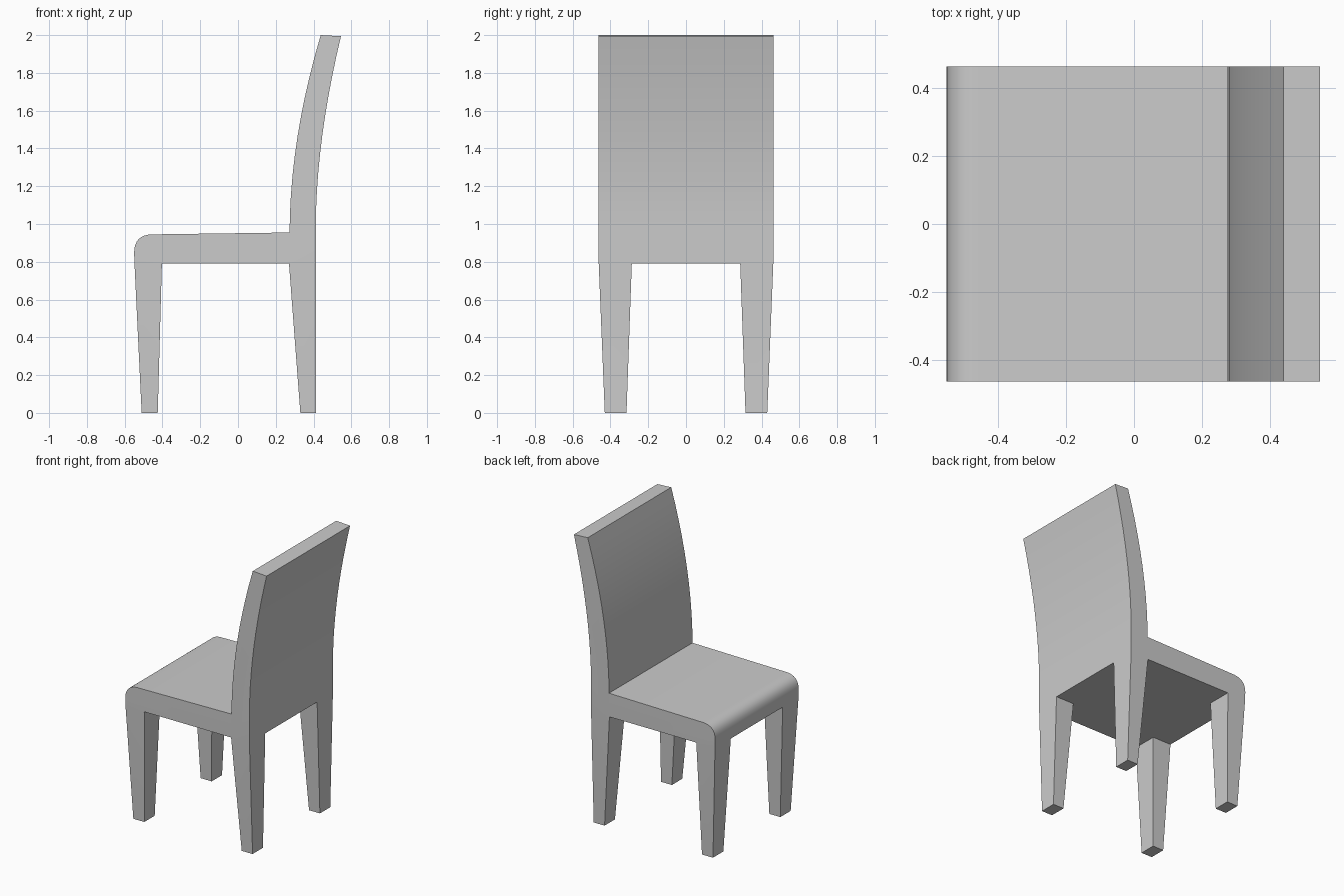
import bpy, bmesh, math

if "Cube" in bpy.data.objects:
    bpy.data.objects.remove(bpy.data.objects["Cube"])


def curve(p0, c, p1, n):
    """Points along a quadratic curve, both ends included."""
    pts = []
    for i in range(n + 1):
        t = i / n
        pts.append(tuple((1 - t) ** 2 * a + 2 * t * (1 - t) * b + t * t * d
                         for a, b, d in zip(p0, c, p1)))
    return pts


UNDER = 0.79                                   # underside of the seat
X_TOP = [0.412, 0.27, -0.403, -0.548]          # leg edges where they meet the seat
X_FOOT = [0.414, 0.33, -0.425, -0.51]          # the same edges at the floor
Y_TOP = [-0.462, -0.287, 0.287, 0.462]
Y_FOOT = [-0.43, -0.315, 0.315, 0.43]

# Side profile: underside, rounded seat front, seat top, curved backrest
profile = [(x, UNDER) for x in X_TOP]
profile += curve((-0.55, 0.85), (-0.548, 0.943), (-0.455, 0.945), 8)
profile += curve((0.273, 0.955), (0.275, 1.45), (0.438, 2.0), 10)
profile += curve((0.545, 1.994), (0.415, 1.45), (0.412, 1.0), 10)

# Seat and backrest: the profile repeated across the width
bm = bmesh.new()
rows = [[bm.verts.new((x, y, z)) for x, z in profile] for y in Y_TOP]
n = len(profile)
corners = []
for j in range(3):
    for i in range(n):
        k = (i + 1) % n
        f = bm.faces.new((rows[j][i], rows[j][k], rows[j + 1][k], rows[j + 1][i]))
        if i in (0, 2) and j in (0, 2):
            corners.append(f)
bm.faces.new(rows[0])
bm.faces.new(rows[3][::-1])
bmesh.ops.recalc_face_normals(bm, faces=bm.faces[:])

# Four tapered legs: extrude the corner faces of the underside to the floor
feet = bmesh.ops.extrude_discrete_faces(bm, faces=corners)["faces"]
for v in {v for f in feet for v in f.verts}:
    ix = min(range(4), key=lambda i: abs(X_TOP[i] - v.co.x))
    iy = min(range(4), key=lambda i: abs(Y_TOP[i] - v.co.y))
    v.co = (X_FOOT[ix], Y_FOOT[iy], 0)
bmesh.ops.remove_doubles(bm, verts=bm.verts[:], dist=1e-5)
bmesh.ops.recalc_face_normals(bm, faces=bm.faces[:])

mesh = bpy.data.meshes.new("chair")
bm.to_mesh(mesh)
bm.free()
chair = bpy.data.objects.new("chair", mesh)
bpy.context.collection.objects.link(chair)

# Smooth the curved back and seat front, keep the other edges crisp
bpy.context.view_layer.objects.active = chair
chair.select_set(True)
bpy.ops.object.shade_smooth_by_angle(angle=math.radians(30))
